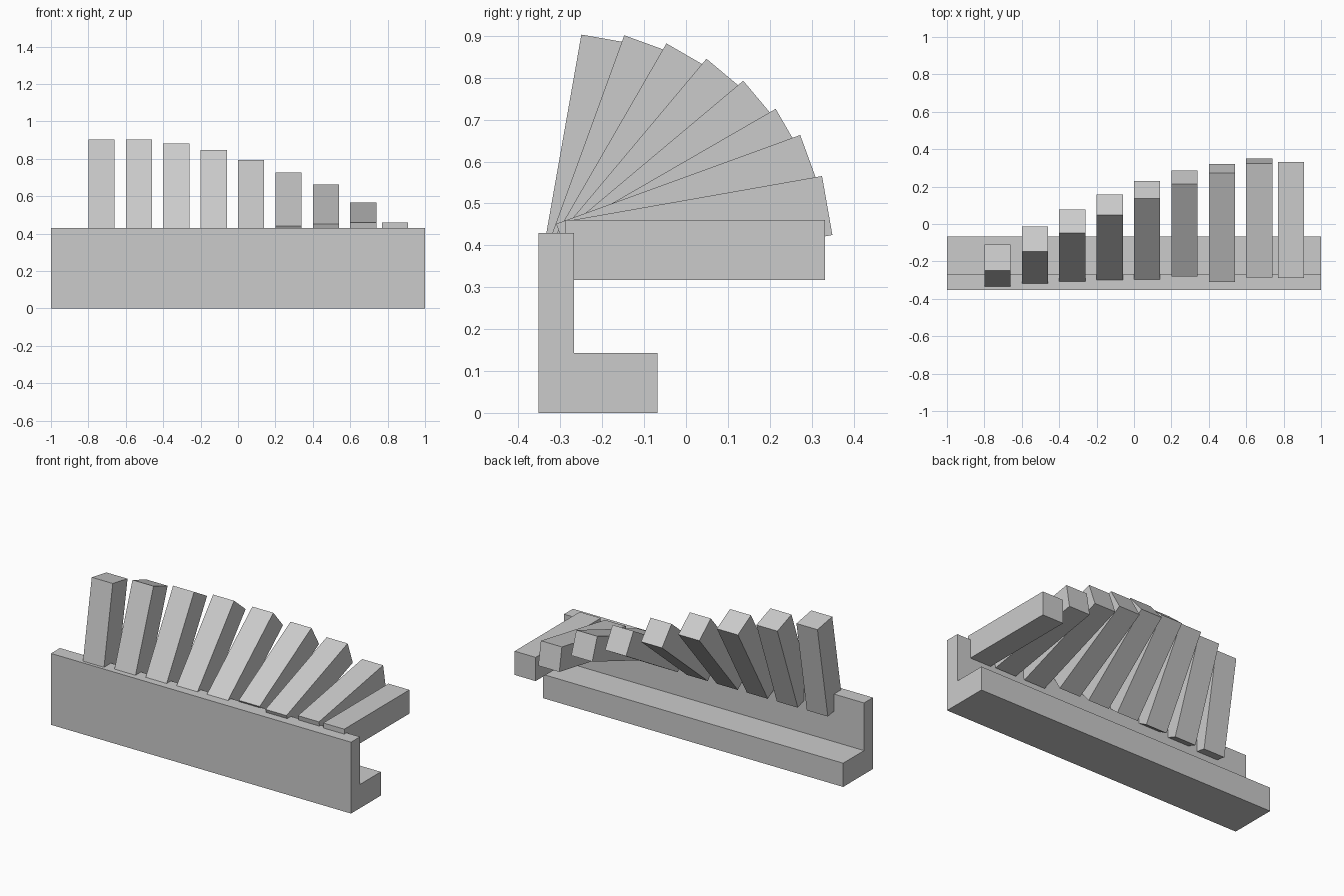
import bpy
import bmesh
from math import radians
from mathutils import Matrix, Vector

old = bpy.data.objects.get("Cube")
if old:
    bpy.data.objects.remove(old, do_unlink=True)

grey = bpy.data.materials.new("plain_grey")
grey.use_nodes = True
colour = (0.6, 0.6, 0.6, 1)
grey.diffuse_color = colour
grey.node_tree.nodes["Principled BSDF"].inputs["Base Color"].default_value = colour


def add_object(name, bm):
    bmesh.ops.recalc_face_normals(bm, faces=bm.faces)
    mesh = bpy.data.meshes.new(name)
    bm.to_mesh(mesh)
    bm.free()
    mesh.materials.append(grey)
    obj = bpy.data.objects.new(name, mesh)
    bpy.context.collection.objects.link(obj)
    return obj


def extrude_profile(name, points, x, width):
    """Extrude a closed (y, z) outline along x, centred on x."""
    bm = bmesh.new()
    face = bm.faces.new([bm.verts.new((x - width / 2, y, z)) for y, z in points])
    new = bmesh.ops.extrude_face_region(bm, geom=[face])["geom"]
    verts = [g for g in new if isinstance(g, bmesh.types.BMVert)]
    bmesh.ops.translate(bm, vec=(width, 0, 0), verts=verts)
    return add_object(name, bm)


# L-shaped base: front wall with a foot behind it
FRONT, WALL_BACK, FOOT_BACK = -0.352, -0.267, -0.068
extrude_profile("base", [(FRONT, 0), (FOOT_BACK, 0), (FOOT_BACK, 0.143),
                         (WALL_BACK, 0.143), (WALL_BACK, 0.43), (FRONT, 0.43)], 0, 2)

# Fanned slats, each turned about its lower back edge
WIDTH, THICK, PIVOT_Z = 0.14, 0.143, 0.317
for i in range(9):
    angle = 80 - 10 * i
    length = 0.57 if i < 6 else 0.62
    pivot_y = -0.208 if i < 6 else -0.261
    x = -0.73 + 0.2 * i
    if angle == 0:
        x, pivot_y = 0.84, -0.288
    turn = Matrix.Rotation(radians(angle), 4, 'X')
    corners = [(0, 0), (length, 0), (length, THICK), (0, THICK)]
    turned = [turn @ Vector((0, y, z)) for y, z in corners]
    extrude_profile(f"slat_{i + 1}",
                    [(pivot_y + p.y, PIVOT_Z + p.z) for p in turned], x, WIDTH)
